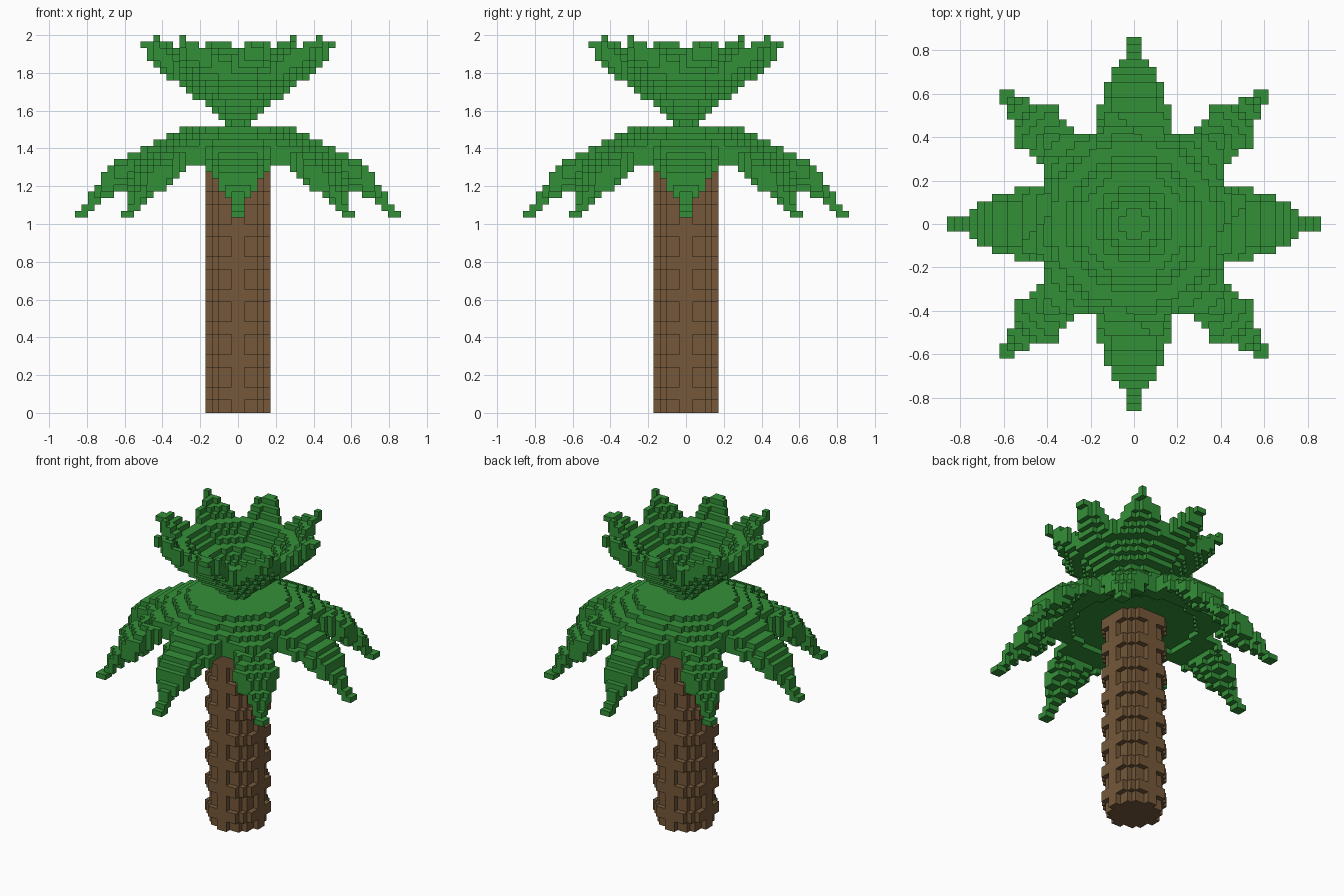
import bpy, bmesh, math

cube = bpy.data.objects.get("Cube")
if cube:
    bpy.data.objects.remove(cube, do_unlink=True)

V = 2 / 58  # edge length of one block


def material(name, rgb):
    m = bpy.data.materials.new(name)
    m.use_nodes = True
    m.diffuse_color = (*rgb, 1)
    bsdf = next(n for n in m.node_tree.nodes if n.type == 'BSDF_PRINCIPLED')
    bsdf.inputs["Base Color"].default_value = (*rgb, 1)
    bsdf.inputs["Roughness"].default_value = 0.9
    return m


GREEN = material("leaf green", (0.034, 0.278, 0.040))
BROWN = material("bark brown", (0.178, 0.098, 0.042))

# Corners of each block side, keyed by the side's outward direction
SIDES = {
    (1, 0, 0): ((1, 0, 0), (1, 1, 0), (1, 1, 1), (1, 0, 1)),
    (-1, 0, 0): ((0, 0, 0), (0, 0, 1), (0, 1, 1), (0, 1, 0)),
    (0, 1, 0): ((0, 1, 0), (0, 1, 1), (1, 1, 1), (1, 1, 0)),
    (0, -1, 0): ((0, 0, 0), (1, 0, 0), (1, 0, 1), (0, 0, 1)),
    (0, 0, 1): ((0, 0, 1), (1, 0, 1), (1, 1, 1), (0, 1, 1)),
    (0, 0, -1): ((0, 0, 0), (0, 1, 0), (1, 1, 0), (1, 0, 0)),
}


def build(name, span, radius, mat):
    """Stack blocks: span(x, y) gives the filled layers of the column at x, y."""
    cells = set()
    for i in range(-radius, radius):
        for j in range(-radius, radius):
            cells.update((i, j, k) for k in span(i + 0.5, j + 0.5))
    bm = bmesh.new()
    verts = {}
    for c in cells:
        for d, corners in SIDES.items():
            if tuple(a + b for a, b in zip(c, d)) in cells:
                continue
            face = []
            for q in corners:
                p = tuple(a + b for a, b in zip(c, q))
                if p not in verts:
                    verts[p] = bm.verts.new([a * V for a in p])
                face.append(verts[p])
            bm.faces.new(face)
    mesh = bpy.data.meshes.new(name)
    bm.to_mesh(mesh)
    bm.free()
    mesh.materials.append(mat)
    ob = bpy.data.objects.new(name, mesh)
    bpy.context.collection.objects.link(ob)
    return ob


# Trunk: round core, four upright ribs, and a two-layer ring every five layers
def trunk(x, y):
    r = math.hypot(x, y)
    if r < 4.4 or (r < 5 and min(abs(x), abs(y)) < 1):
        return range(0, 40)
    if r < 5.2:
        return [k for k in range(39) if k % 5 in (2, 3)]
    return ()


# Drooping fronds: half widths along a straight frond, reach of a diagonal one
STRAIGHT = [12] * 12 + [5] * 4 + [4] * 3 + [3] * 2 + [2] + [1] * 3
DIAGONAL = [12] * 8 + [13, 14] + [16] * 4 + [17] * 2 + [18] * 2
# Top and underside layer by distance from the trunk axis
DROOP_TOP = [44] * 9 + [43, 43, 42, 42, 41, 41, 40, 40, 39, 39, 38, 37, 35, 34, 32, 31]
DROOP_LOW = [39] * 11 + [38, 38, 38, 38, 36, 35, 34, 34, 33, 33, 32, 31, 30, 30]


def drooping(x, y):
    a, b = sorted((int(abs(x)), int(abs(y))))
    straight = b < 25 and a < STRAIGHT[b]
    diagonal = b < 18 and b < DIAGONAL[a] and a < DIAGONAL[b]
    if not (straight or diagonal):
        return ()
    r = min(int(math.hypot(x, y)), 24)
    low, top = DROOP_LOW[r], DROOP_TOP[r]
    if r >= 15:  # the fronds thin out towards their edges
        side = a if straight else int((b - a) / math.sqrt(2))
        low += min(2, (side + 1) // 2)
        top -= side >= 3
    return range(low, top)


# Upright fronds: a bowl that splits into eight slightly turned, rising fronds
RISE_LOW = [44, 44, 45, 46, 47, 48, 48, 49, 50, 51, 51, 52, 53, 54, 56, 56]
TURN, STEP = math.radians(10.8), math.radians(45)


def rising(x, y):
    r = math.hypot(x, y)
    if r > 15.3:
        return ()
    off = (math.atan2(y, x) - TURN + STEP / 2) % STEP - STEP / 2
    side = abs(r * math.sin(off))
    for reach, half in ((11, 9), (12.5, 3.3), (13.5, 2.5), (14.5, 1.6), (16, 0.8)):
        if r < reach:
            break
    if side > half:
        return ()
    low = RISE_LOW[int(r)]
    return range(low, min(low + 3, 58 if r > 15 else 57))


build("trunk", trunk, 6, BROWN)
build("drooping_fronds", drooping, 25, GREEN)
build("upright_fronds", rising, 16, GREEN)
